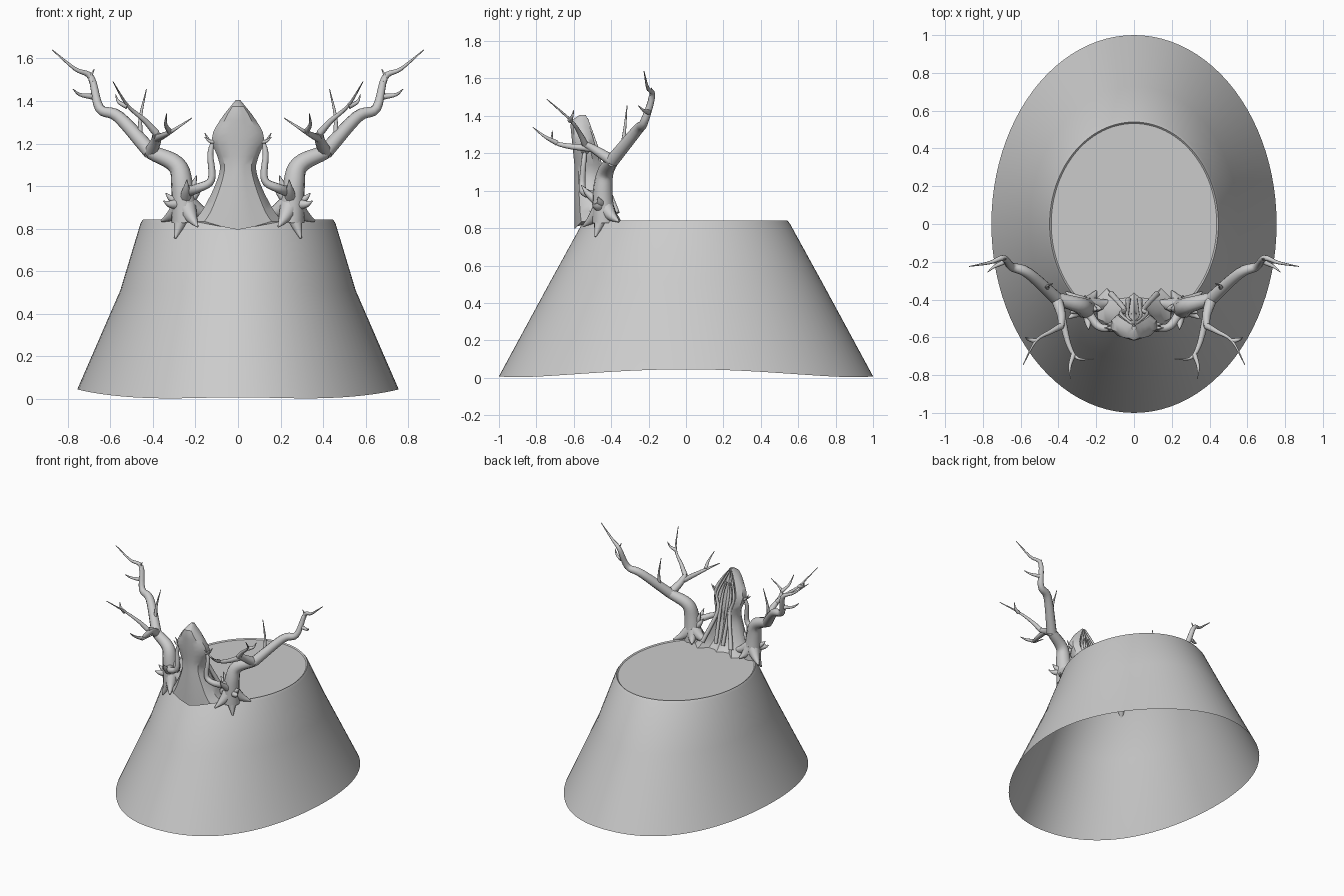
import bpy, bmesh, math
from mathutils import Vector

if "Cube" in bpy.data.objects:
    bpy.data.objects.remove(bpy.data.objects["Cube"])


def finish(bm, name, angle=40, mirror=False):
    bmesh.ops.recalc_face_normals(bm, faces=bm.faces)
    me = bpy.data.meshes.new(name)
    bm.to_mesh(me)
    bm.free()
    ob = bpy.data.objects.new(name, me)
    bpy.context.collection.objects.link(ob)
    if mirror:
        ob.modifiers.new("mirror", 'MIRROR')
    bpy.ops.object.select_all(action='DESELECT')
    ob.select_set(True)
    bpy.context.view_layer.objects.active = ob
    bpy.ops.object.shade_smooth_by_angle(angle=math.radians(angle))


def spline(pts, steps):
    """Catmull-Rom resampling of points."""
    p = [Vector(q) for q in pts]
    p = [p[0] * 2 - p[1]] + p + [p[-1] * 2 - p[-2]]
    out = []
    for i in range(1, len(p) - 2):
        a, b, c, d = p[i - 1:i + 3]
        for s in range(steps):
            t = s / steps
            out.append(0.5 * (2 * b + (c - a) * t + (2 * a - 5 * b + 4 * c - d) * t * t
                              + (3 * b - a - 3 * c + d) * t ** 3))
    return out + [p[-2]]


def bridge(bm, rings):
    n = len(rings[0])
    for a, b in zip(rings, rings[1:]):
        for i in range(n):
            j = (i + 1) % n
            bm.faces.new((a[i], a[j], b[j], b[i]))


def tube(bm, r0, r1, *pts, sides=10):
    """Smooth tube tapering from r0 to r1."""
    pos = spline(pts, 5)
    last = len(pos) - 1
    rings, side = [], None
    for i, q in enumerate(pos):
        tan = (pos[min(i + 1, last)] - pos[max(i - 1, 0)]).normalized()
        side = side or tan.orthogonal()
        side = (side - tan * side.dot(tan)).normalized()
        up = tan.cross(side)
        r = r0 + (r1 - r0) * i / last
        angles = [k * math.tau / sides for k in range(sides)]
        rings.append([bm.verts.new(q + r * (math.cos(a) * side + math.sin(a) * up)) for a in angles])
    bridge(bm, rings)
    bm.faces.new(rings[0])
    bm.faces.new(rings[-1])


# Skirt-shaped body with wavy hem, small lip and recessed lid, open below
bm = bmesh.new()
rings = []
for rx, ry, z in [(.755, 1, 0), (.553, .728, .51), (.458, .555, .825), (.447, .54, .842), (.438, .532, .834)]:
    ring = []
    for i in range(96):
        c, s = math.cos(i * math.tau / 96), math.sin(i * math.tau / 96)
        ring.append(bm.verts.new((rx * c, ry * s, z or .045 * c ** 4 + .008 * s ** 16)))
    rings.append(ring)
bridge(bm, rings)
bm.faces.new(rings[-1])
finish(bm, "body_shell", 35)

# Central crest: lofted from a profile of (half width, back y, height)
profile = [(.21, -.34, .835), (.165, -.39, .89), (.105, -.435, 1.01), (.085, -.45, 1.1),
           (.123, -.48, 1.22), (.084, -.505, 1.31), (.01, -.535, 1.405)]
# Half section as (share of width, share of depth), hollowed at the back
section = [(0, 0), (.35, .05), (.75, .14), (1, .4), (.98, .75), (.68, 1), (.4, .78), (.15, .8), (0, .9)]
bm = bmesh.new()
rings = []
for w, back, z in spline(profile, 3):
    front = -.595 - .1 * max(0, z - 1.12) + 1.6 * max(0, z - 1.37)
    drop = .4 * max(0, .935 - z)
    half = [(w * u, front + v * (back - front), z - drop * max(0, 1 - 7 * v)) for u, v in section]
    rings.append([bm.verts.new(q) for q in half + [(-x, y, h) for x, y, h in half[-2:0:-1]]])
bridge(bm, rings)
bm.faces.new(rings[0])
bm.faces.new(rings[-1])
finish(bm, "centre_crest", 38)

# Raised ridges on the back of the crest
bm = bmesh.new()
tube(bm, .016, .006, (.12, -.37, .88), (.05, -.452, 1.1), (.07, -.475, 1.22), (.008, -.53, 1.385))
tube(bm, .014, .005, (.03, -.4, .88), (.035, -.485, 1.2), (.012, -.51, 1.31))
finish(bm, "crest_ridges", 50, True)

# Branching antler, mirrored
bm = bmesh.new()
fork = (.41, -.395, 1.16)
bud = (.385, -.54, 1.25)
# trunk, then outer branch
tube(bm, .062, .034, (.25, -.44, .83), (.262, -.445, 1), (.29, -.43, 1.1), fork)
tube(bm, .036, .002, fork, (.56, -.26, 1.325), (.65, -.225, 1.365), (.69, -.18, 1.51),
     (.765, -.205, 1.55), (.873, -.225, 1.64))
# forward branch and inner forward branch
tube(bm, .032, .016, fork, (.385, -.48, 1.215), bud)
tube(bm, .018, .002, bud, (.44, -.57, 1.31), (.52, -.62, 1.38), (.587, -.745, 1.49))
tube(bm, .02, .002, (.38, -.5, 1.225), (.345, -.64, 1.24), (.3, -.71, 1.265), (.216, -.715, 1.32))
# side stem climbing beside the crest
tube(bm, .026, .01, (.25, -.46, .97), (.19, -.54, .99), (.125, -.555, 1.03), (.13, -.547, 1.15), (.115, -.54, 1.215))
# twigs: start, tip, each sagging in the middle
for a, b in [((.32, -.69, 1.255), (.335, -.82, 1.34)), ((.46, -.34, 1.22), (.43, -.315, 1.455)),
             ((.685, -.19, 1.49), (.675, -.185, 1.55)), ((.685, -.2, 1.42), (.775, -.255, 1.455)),
             ((.52, -.62, 1.375), (.575, -.6, 1.43))]:
    mid = (Vector(a) + Vector(b)) / 2 + Vector((.012, 0, -.008))
    tube(bm, .014, .002, a, mid, b)
finish(bm, "antlers", 60, True)

# Gripping roots bending down from the foot, mirrored
bm = bmesh.new()
hub = Vector((.25, -.44, .92))
for tip in [(.295, -.485, .755), (.36, -.36, .835), (.1, -.41, .86), (.19, -.55, .81), (.2, -.355, .845)]:
    d = Vector(tip) - hub
    tube(bm, .055, .005, hub, hub + d * .5 + Vector((0, 0, -.01)), tip)
# hooked spikes curling upward
for tip in [(.34, -.47, .967), (.35, -.5, .93), (.195, -.455, 1.05), (.24, -.56, 1.03), (.17, -.45, 1.01)]:
    d = Vector(tip) - hub
    tube(bm, .035, .002, hub, hub + d * .65 + Vector((0, 0, -.012)), tip)
# thorns on the crest shoulders
for y in (-.55, -.53):
    tube(bm, .014, .002, (.1, y, 1.21), (.13, y, 1.21), (.157, y, y + 1.78))
finish(bm, "root_claws", 60, True)
